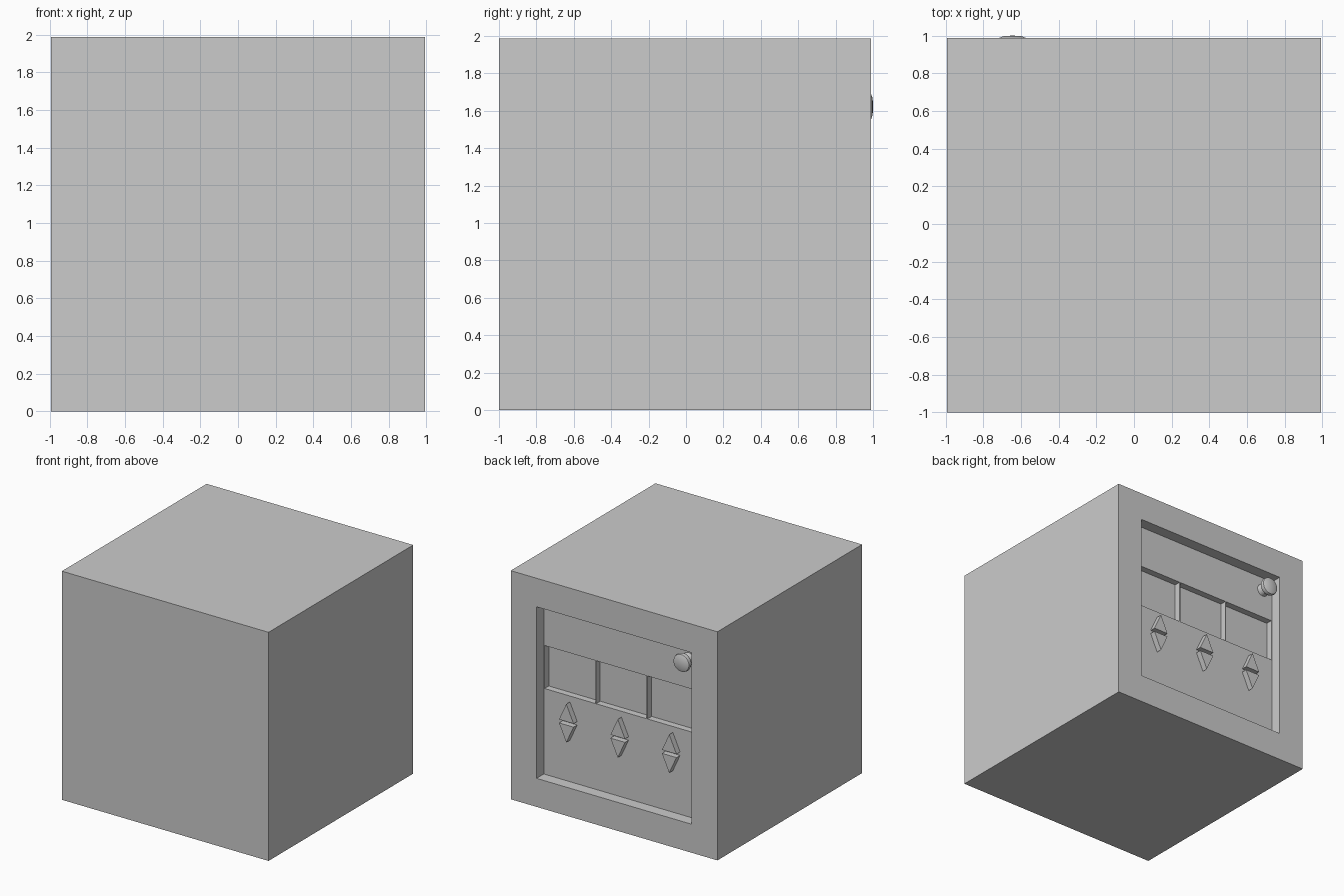
import bpy, bmesh, math

if "Cube" in bpy.data.objects:
    bpy.data.objects.remove(bpy.data.objects["Cube"])

S = 0.994          # half side of the cube
BACK = 0.988       # rear face
FLOOR = 0.888      # floor of the panel recess
DEEP = 0.83        # floor of the display windows


def prism(name, pts, y0, y1):
    """Extrude an x/z outline from y0 to y1."""
    bm = bmesh.new()
    face = bm.faces.new([bm.verts.new((x, y0, z)) for x, z in pts])
    new = bmesh.ops.extrude_face_region(bm, geom=[face])["geom"]
    verts = [g for g in new if isinstance(g, bmesh.types.BMVert)]
    bmesh.ops.translate(bm, verts=verts, vec=(0, y1 - y0, 0))
    bmesh.ops.recalc_face_normals(bm, faces=bm.faces)
    me = bpy.data.meshes.new(name)
    bm.to_mesh(me)
    bm.free()
    ob = bpy.data.objects.new(name, me)
    bpy.context.collection.objects.link(ob)
    return ob


def box(name, x0, x1, y0, y1, z0, z1):
    return prism(name, [(x0, z0), (x1, z0), (x1, z1), (x0, z1)], y0, y1)


def cut(ob, cutter):
    mod = ob.modifiers.new("cut", "BOOLEAN")
    mod.operation, mod.solver, mod.object = "DIFFERENCE", "EXACT", cutter
    bpy.context.view_layer.objects.active = ob
    bpy.ops.object.modifier_apply(modifier=mod.name)
    bpy.data.objects.remove(cutter)


# Cabinet with recessed rear panel
cabinet = box("cabinet", -S, S, -1, BACK, 0, 2 * S)
cut(cabinet, box("panel_cutter", -0.746, 0.746, FLOOR, 1.2, 0.248, 1.74))

for i, cx in enumerate((-0.495, 0, 0.495)):
    # Display window
    cut(cabinet, box("window_cutter", cx - 0.244, cx + 0.244, DEEP, 0.95, 0.993, 1.367))
    # Up and down arrow buttons
    for label, base, tip in (("up", 0.79, 0.942), ("down", 0.76, 0.608)):
        prism(f"{label}_button_{i + 1}",
              [(cx - 0.07, base), (cx + 0.07, base), (cx, tip)], FLOOR - 0.01, FLOOR + 0.05)

# Knob: turned profile of (radius, y)
profile = [(0.055, FLOOR - 0.005), (0.045, 0.935), (0.072, 0.95), (0.079, 0.97),
           (0.074, 0.987), (0.045, 0.998), (0, 1.0)]
bm = bmesh.new()
vs = [bm.verts.new((r, y, 0)) for r, y in profile]
edges = [bm.edges.new(p) for p in zip(vs, vs[1:])]
bmesh.ops.spin(bm, geom=vs + edges, cent=(0, 0, 0), axis=(0, 1, 0),
               angle=math.tau, steps=32)
bmesh.ops.remove_doubles(bm, verts=bm.verts, dist=1e-4)
bmesh.ops.recalc_face_normals(bm, faces=bm.faces)
# Make the open shell face outward
if bm.calc_volume(signed=True) < 0:
    bmesh.ops.reverse_faces(bm, faces=bm.faces)
me = bpy.data.meshes.new("knob")
bm.to_mesh(me)
bm.free()
knob = bpy.data.objects.new("knob", me)
knob.location = (-0.645, 0, 1.622)
bpy.context.collection.objects.link(knob)
bpy.ops.object.select_all(action="DESELECT")
knob.select_set(True)
bpy.context.view_layer.objects.active = knob
bpy.ops.object.shade_smooth_by_angle(angle=math.radians(40))
